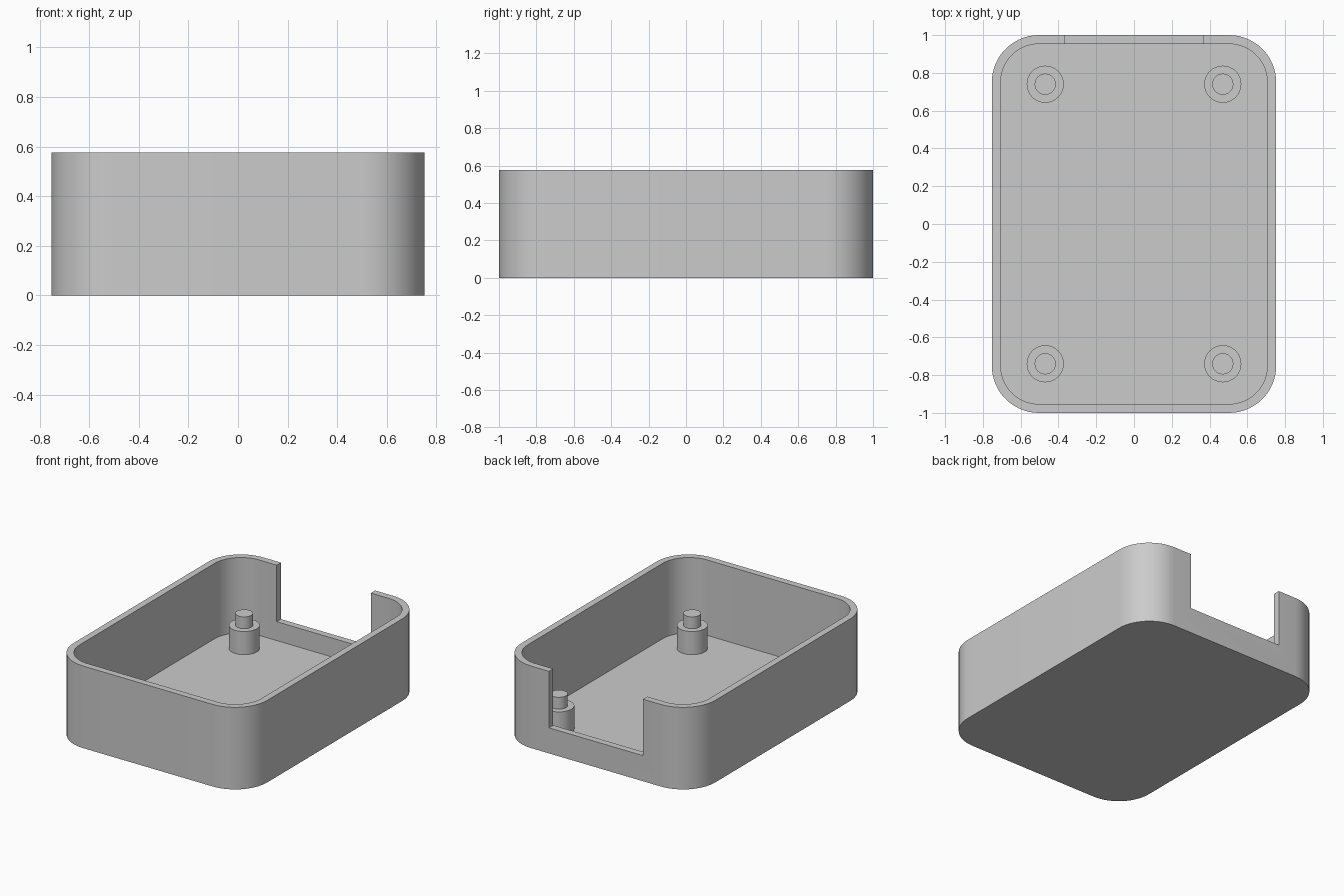
import bpy, bmesh, math

if "Cube" in bpy.data.objects:
    bpy.data.objects.remove(bpy.data.objects["Cube"])

HX, HY, H = 0.753, 1.0, 0.577      # outer half sizes and height
WALL, R = 0.047, 0.25              # wall thickness, outer corner radius
SILL, NOTCH = 0.18, 0.366          # notch bottom height and half width

grey = bpy.data.materials.new("grey plastic")
grey.diffuse_color = (0.6, 0.6, 0.6, 1)
grey.use_nodes = True
grey.node_tree.nodes["Principled BSDF"].inputs["Base Color"].default_value = grey.diffuse_color


def rounded_rect(hx, hy, r, n=14):
    pts = []
    for k, (sx, sy) in enumerate([(1, 1), (-1, 1), (-1, -1), (1, -1)]):
        for i in range(n + 1):
            a = math.pi / 2 * (k + i / n)
            pts.append((sx * (hx - r) + r * math.cos(a),
                        sy * (hy - r) + r * math.sin(a)))
    return pts


def circle(r, n=48):
    return [(r * math.cos(2 * math.pi * i / n), r * math.sin(2 * math.pi * i / n))
            for i in range(n)]


def prism(name, pts, z0, z1):
    bm = bmesh.new()
    f = bm.faces.new([bm.verts.new((x, y, z0)) for x, y in pts])
    ext = bmesh.ops.extrude_face_region(bm, geom=[f])["geom"]
    for v in ext:
        if isinstance(v, bmesh.types.BMVert):
            v.co.z = z1
    bmesh.ops.recalc_face_normals(bm, faces=bm.faces)
    return finish(name, bm)


def finish(name, bm):
    me = bpy.data.meshes.new(name)
    bm.to_mesh(me)
    bm.free()
    me.materials.append(grey)
    ob = bpy.data.objects.new(name, me)
    bpy.context.collection.objects.link(ob)
    return ob


def smooth(ob):
    bpy.ops.object.select_all(action='DESELECT')
    ob.select_set(True)
    bpy.context.view_layer.objects.active = ob
    bpy.ops.object.shade_smooth_by_angle(angle=math.radians(30))


def cut(ob, cutter):
    bpy.context.view_layer.objects.active = ob
    m = ob.modifiers.new("cut", 'BOOLEAN')
    m.operation, m.solver, m.object = 'DIFFERENCE', 'EXACT', cutter
    bpy.ops.object.modifier_apply(modifier=m.name)
    bpy.data.objects.remove(cutter)


# open tray: rounded block, hollowed, with a notch in the back wall
tray = prism("tray", rounded_rect(HX, HY, R), 0, H)
cut(tray, prism("cavity_cutter",
                rounded_rect(HX - WALL, HY - WALL, R - WALL), WALL, H + 0.2))
cut(tray, prism("notch_cutter",
                [(-NOTCH, 0.8), (NOTCH, 0.8), (NOTCH, 1.2), (-NOTCH, 1.2)],
                SILL, H + 0.2))
smooth(tray)

# four stepped standoffs: wide post with a narrow pin
for sx, side in ((-1, "left"), (1, "right")):
    for sy, end in ((-1, "front"), (1, "back")):
        for part, r, z0, z1 in (("post", 0.098, WALL - 0.01, 0.21),
                                ("pin", 0.056, 0.20, 0.293)):
            ob = prism(f"{part}_{end}_{side}", circle(r), z0, z1)
            ob.location = (sx * 0.47, sy * 0.74, 0)
            smooth(ob)
